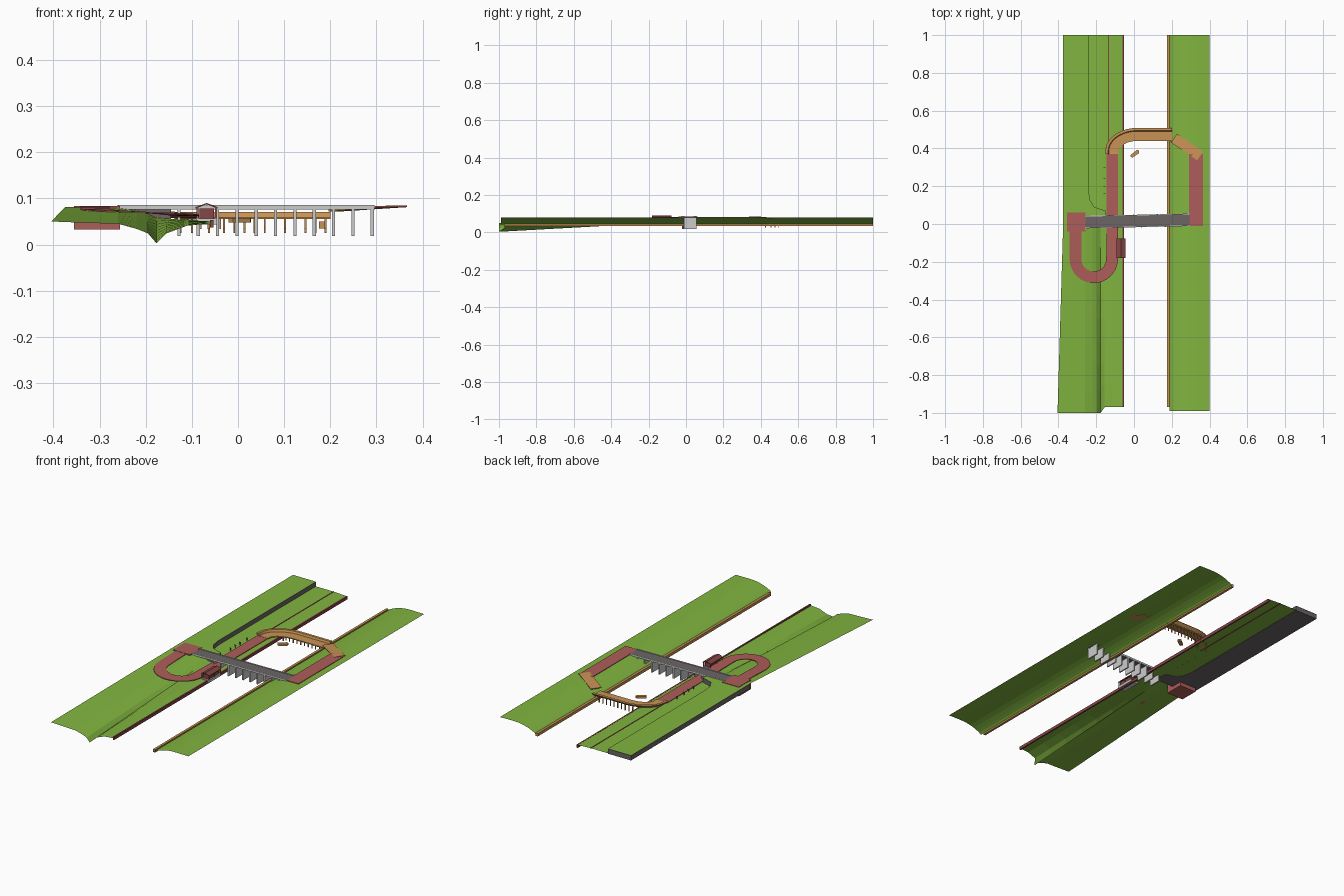
import bpy, bmesh, math
from mathutils import Vector

if "Cube" in bpy.data.objects:
    bpy.data.objects.remove(bpy.data.objects["Cube"])


def material(name, r, g, b):
    m = bpy.data.materials.new(name)
    m.diffuse_color = (r, g, b, 1)
    m.use_nodes = True
    m.node_tree.nodes["Principled BSDF"].inputs["Base Color"].default_value = m.diffuse_color
    return m


GREEN = material("grass", 0.22, 0.46, 0.05)
RED = material("brick_red", 0.42, 0.11, 0.10)
DARK_RED = material("dark_red", 0.24, 0.06, 0.06)
WOOD = material("wood", 0.58, 0.29, 0.09)
STONE = material("stone", 0.15, 0.13, 0.13)


def add_object(name, verts, faces, mat):
    me = bpy.data.meshes.new(name)
    me.from_pydata(verts, [], faces)
    bm = bmesh.new()
    bm.from_mesh(me)
    bmesh.ops.recalc_face_normals(bm, faces=bm.faces)
    bm.to_mesh(me)
    bm.free()
    ob = bpy.data.objects.new(name, me)
    bpy.context.collection.objects.link(ob)
    if mat:
        me.materials.append(mat)
    return ob


def grid(name, rows, mat):
    n = len(rows[0])
    faces = [(i * n + j, i * n + j + 1, (i + 1) * n + j + 1, (i + 1) * n + j)
             for i in range(len(rows) - 1) for j in range(n - 1)]
    return add_object(name, [v for r in rows for v in r], faces, mat)


def prism(name, outline, z0, z1, mat):
    n = len(outline)
    verts = [(x, y, z0) for x, y in outline] + [(x, y, z1) for x, y in outline]
    faces = [tuple(range(n)), tuple(range(n, 2 * n))]
    faces += [(i, (i + 1) % n, (i + 1) % n + n, i + n) for i in range(n)]
    return add_object(name, verts, faces, mat)


def box(name, x0, x1, y0, y1, z0, z1, mat):
    return prism(name, [(x0, y0), (x1, y0), (x1, y1), (x0, y1)], z0, z1, mat)


def frames(path):
    # left-hand side vector at each path point
    out = []
    for i, p in enumerate(path):
        d = Vector(path[min(i + 1, len(path) - 1)]) - Vector(path[max(i - 1, 0)])
        d.z = 0
        d.normalize()
        out.append((Vector(p), Vector((-d.y, d.x, 0))))
    return out


def sweep(name, path, section, mat):
    # closed section of (sideways, up) points carried along the path
    n = len(section)
    verts = [p + s * a + Vector((0, 0, b)) for p, s in frames(path) for a, b in section]
    m = len(path)
    faces = [(i * n + j, i * n + (j + 1) % n, (i + 1) * n + (j + 1) % n, (i + 1) * n + j)
             for i in range(m - 1) for j in range(n)]
    faces += [tuple(range(n)), tuple(range((m - 1) * n, m * n))]
    return add_object(name, verts, faces, mat)


def flat(w, t=0.003):
    return [(-w / 2, -t), (w / 2, -t), (w / 2, 0), (-w / 2, 0)]


# Left bank: ground falling to a stream channel at the front
cols = [(-0.405, -0.375, 0.05, 0.081), (-0.33, -0.33, 0.047, 0.081),
        (-0.26, -0.26, 0.045, 0.08), (-0.22, -0.22, 0.034, 0.074),
        (-0.195, -0.195, 0.024, 0.066), (-0.177, -0.177, 0.003, 0.058),
        (-0.155, -0.155, 0.024, 0.056), (-0.11, -0.11, 0.041, 0.055),
        (-0.055, -0.055, 0.046, 0.052)]
rows = []
for i in range(9):
    t = i / 8
    row = []
    for x0, x1, z0, z1 in cols:
        ys = -0.97 if x0 > -0.17 else -1.0
        row.append((x0 + (x1 - x0) * t, ys * (1 - t), z0 + (z1 - z0) * t))
    rows.append(row)
grid("left_bank_slope", rows, GREEN)
lower = [(-0.24, 0.056), (-0.15, 0.056), (-0.11, 0.055), (-0.055, 0.052)]
grid("left_bank_lower_terrace", [[(x, y, z) for x, z in lower] for y in (0, 1)], GREEN)

# Raised terrace with stone retaining wall and grass top
outline = [(-0.375, 0), (-0.375, 1), (-0.24, 1), (-0.24, 0.17), (-0.232, 0.125),
           (-0.21, 0.09), (-0.15, 0.07), (-0.145, 0)]
prism("terrace_wall", outline, 0.054, 0.08, STONE)
add_object("terrace_grass", [(x, y, 0.0812) for x, y in outline],
           [tuple(range(len(outline)))], GREEN)

# Right bank: one constant profile
prof = [(0.188, 0.043), (0.198, 0.051), (0.215, 0.059), (0.235, 0.067),
        (0.26, 0.074), (0.29, 0.079), (0.32, 0.08), (0.40, 0.079)]
grid("right_bank", [[(x, y, z) for x, z in prof] for y in (-0.99, 1)], GREEN)

# Water edge walls
box("left_edge_wall", -0.061, -0.053, -0.97, 1, 0.037, 0.053, DARK_RED)
box("right_edge_wall", 0.176, 0.189, -0.97, 1, 0.035, 0.05, WOOD)
box("path_curb", -0.138, -0.133, 0.37, 1, 0.054, 0.0575, DARK_RED)

# Bridge deck, parapets and slab piers
deck = [(-0.26, 0.01, 0.083), (0.295, 0.022, 0.083)]
sweep("bridge_deck", deck, flat(0.062, 0.007), STONE)
for s in (-1, 1):
    sweep("bridge_parapet", deck, [(s * 0.031 + a, b) for a, b in
          ((-0.002, -0.007), (0.002, -0.007), (0.002, 0.003), (-0.002, 0.003))], None)
for i in range(11):
    x = -0.128 + i * 0.0419
    y = 0.013 + 0.0216 * (x + 0.128)
    box("bridge_pier", x - 0.0035, x + 0.0035, y - 0.034, y + 0.034, 0.018, 0.077, None)

# Left abutment
box("left_abutment", -0.356, -0.256, -0.04, 0.062, 0.033, 0.0835, RED)

# Red loop path on the left bank
loop = [(-0.31, 0.0, 0.083), (-0.31, -0.09, 0.081)]
for i in range(17):
    a = math.pi * (1 + i / 16)
    loop.append((-0.213 + 0.097 * math.cos(a), -0.185 + 0.097 * math.sin(a),
                 0.078 - 0.013 * i / 16))
loop += [(-0.115, 0.0, 0.061), (-0.115, 0.37, 0.06)]
sweep("loop_path", loop, flat(0.062), RED)

# Right bank path and timber ramp
sweep("right_path", [(0.328, -0.01, 0.083), (0.328, 0.37, 0.083)], flat(0.072), RED)
sweep("timber_ramp", [(0.35, 0.36, 0.085), (0.212, 0.455, 0.076)], flat(0.056, 0.004), WOOD)

# Curved boardwalk with raised outer side
walk = [(-0.115, 0.37, 0.061)]
for i in range(13):
    a = math.pi * (1 - 0.5 * i / 12)
    walk.append((0.02 + 0.135 * math.cos(a), 0.385 + 0.088 * math.sin(a), 0.06))
walk += [(0.07, 0.473, 0.06), (0.2, 0.473, 0.06)]
sweep("boardwalk", walk, [(-0.033, -0.005), (0.02, -0.005), (0.036, 0.009), (0.036, 0.011),
                          (0.022, 0.011), (0.018, 0.0), (-0.033, 0.0)], WOOD)

# Boardwalk legs, two rows
for i in range(14):
    if i < 11:
        x, y = -0.03 + i * 0.022, 0.473
        side = Vector((0, 1, 0))
    else:
        a = math.pi * (0.68 + 0.1 * (i - 11))
        x, y = 0.02 + 0.135 * math.cos(a), 0.385 + 0.088 * math.sin(a)
        side = Vector((math.cos(a), math.sin(a), 0))
    for off, z0 in ((-0.026, 0.034), (0.02, 0.025)):
        px, py = x + side.x * off, y + side.y * off
        box("boardwalk_leg", px - 0.002, px + 0.002, py - 0.002, py + 0.002,
            z0, 0.056, WOOD)

# Boathouse: stone base, corner posts, wall and gabled roof
box("boathouse_base", -0.091, -0.045, -0.18, -0.078, 0.043, 0.056, None)
box("boathouse_walls", -0.084, -0.052, -0.172, -0.086, 0.056, 0.078, DARK_RED)
for x in (-0.088, -0.048):
    for y in (-0.177, -0.13, -0.081):
        box("boathouse_post", x - 0.002, x + 0.002, y - 0.002, y + 0.002, 0.056, 0.079, RED)
sweep("boathouse_roof", [(-0.068, -0.181, 0), (-0.068, -0.077, 0)],
      [(-0.024, 0.078), (0, 0.087), (0.024, 0.078), (0.024, 0.081), (0, 0.09),
       (-0.024, 0.081)], DARK_RED)

# Small boat on the water
c, s = math.cos(math.radians(36)), math.sin(math.radians(36))
hull = [(-0.026, -0.008), (0.02, -0.01), (0.028, 0), (0.02, 0.01), (-0.026, 0.008)]
prism("small_boat", [(0.005 + x * c - y * s, 0.372 + x * s + y * c) for x, y in hull],
      0.048, 0.058, WOOD)

# Small posts beside the lower path
for y in (0.16, 0.2, 0.24, 0.3):
    box("path_post", -0.158, -0.155, y - 0.0015, y + 0.0015, 0.055, 0.07, STONE)
    box("path_post_arm", -0.162, -0.151, y - 0.002, y + 0.002, 0.069, 0.071, STONE)
